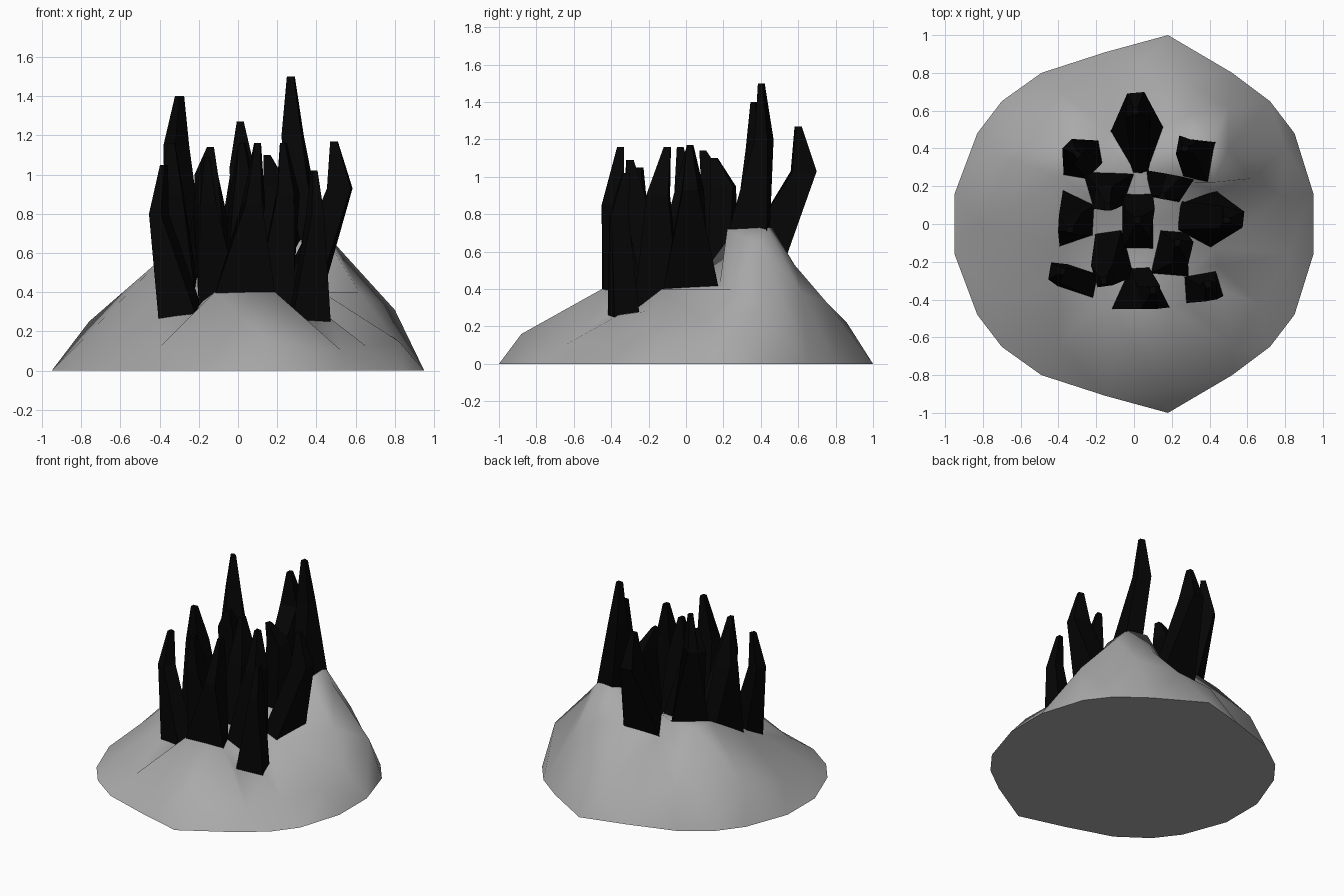
import bpy, bmesh, math
from mathutils import Vector
from mathutils.bvhtree import BVHTree
from mathutils.geometry import delaunay_2d_cdt

cube = bpy.data.objects.get("Cube")
if cube:
    bpy.data.objects.remove(cube, do_unlink=True)


def make_material(name, color):
    mat = bpy.data.materials.new(name)
    mat.use_nodes = True
    mat.diffuse_color = color
    mat.node_tree.nodes["Principled BSDF"].inputs["Base Color"].default_value = color
    return mat


STONE = make_material("grey_stone", (0.4, 0.4, 0.4, 1))
CRYSTAL = make_material("black_crystal", (0.0015, 0.0015, 0.0015, 1))


def finish(bm, name, mat):
    bmesh.ops.recalc_face_normals(bm, faces=bm.faces)
    mesh = bpy.data.meshes.new(name)
    bm.to_mesh(mesh)
    bm.free()
    mesh.materials.append(mat)
    obj = bpy.data.objects.new(name, mesh)
    bpy.context.collection.objects.link(obj)
    return obj


# Mound: foot outline mirrored front to back, then height points over it
back_half = [(.95, .16), (.85, .48), (.72, .65), (.52, .8), (.18, 1),
             (-.15, .91), (-.49, .8), (-.7, .65), (-.83, .48), (-.95, .16)]
outline = back_half + [(x, -y) for x, y in reversed(back_half)]
slopes = [(.8, .4, .31), (.78, .15, .18), (.82, -.16, .15), (.66, -.42, .12),
          (.53, -.65, .1), (.15, -.88, .16), (-.4, -.65, .12), (-.7, -.4, .11),
          (-.8, 0, .15), (-.76, .38, .25), (-.42, .72, .24), (.05, .86, .22),
          (.25, .76, .32), (.5, .62, .38), (.5, .4, .64), (.62, .24, .4)]
crown = [(.42, .22, .72), (.42, .43, .73), (.27, .46, .73), (.32, .58, .53),
         (.15, .52, .5), (-.12, .48, .5), (-.19, .44, .6), (-.38, .42, .58),
         (-.38, .25, .58), (-.39, -.12, .36), (-.4, -.3, .28), (-.22, -.42, .28),
         (-.12, -.44, .4), (.19, -.45, .4), (.28, -.42, .26), (.48, -.36, .26),
         (.44, -.22, .28), (.43, -.13, .4), (.42, .18, .42), (.32, .22, .66),
         (.03, .28, .55), (.24, .04, .42), (0, 0, .43), (-.2, .12, .48),
         (0, -.23, .4), (-.2, -.25, .34), (.28, -.26, .3)]
height = [0] * len(outline) + [p[2] for p in slopes + crown]
plan = [Vector(p[:2]) for p in outline + slopes + crown]
rim = [(i, (i + 1) % len(outline)) for i in range(len(outline))]
points, _, faces, source, _, _ = delaunay_2d_cdt(plan, rim, [], 1, 1e-5)
bm = bmesh.new()
verts = [bm.verts.new((p.x, p.y, height[s[0]])) for p, s in zip(points, source)]
for f in faces:
    bm.faces.new([verts[i] for i in f])
bm.faces.new([v for v, s in zip(verts, source) if s[0] < len(outline)])
ground = BVHTree.FromBMesh(bm)
mound = finish(bm, "mound", STONE)
bpy.context.view_layer.objects.active = mound
mound.select_set(True)
bpy.ops.object.shade_smooth_by_angle(angle=math.radians(80))
mound.select_set(False)


def on_mound(p):
    hit = ground.ray_cast(Vector((p.x, p.y, 2)), Vector((0, 0, -1)))[0]
    return hit - Vector((0, 0, .01))


# Spikes: wedge shaped foot set on the mound, narrower shoulder and blunt tip
def spike(name, outer, inner, wide, narrow, shoulder, tip, girth=.06):
    outer, inner = Vector((*outer, 0)), Vector((*inner, 0))
    out = (outer - inner).normalized()
    side = Vector((-out.y, out.x, 0))
    corners = [outer + side * wide, outer - side * wide,
               inner - side * narrow, inner + side * narrow]
    rings = [[on_mound(p) for p in corners]]
    for centre, r in ((shoulder, girth), (tip, .018)):
        c = Vector(centre)
        rings.append([c + out * r + side * r * .7, c + out * r - side * r * .7,
                      c - out * r - side * r, c - out * r + side * r])
    bm = bmesh.new()
    loops = [[bm.verts.new(p) for p in ring] for ring in rings]
    for low, high in zip(loops, loops[1:]):
        for i in range(4):
            j = (i + 1) % 4
            bm.faces.new((low[i], low[j], high[j], high[i]))
    bm.faces.new(loops[-1])
    return finish(bm, name, CRYSTAL)


# Back row
spike("back_spike", (.015, .5), (.035, .27), .14, .04,
      (.015, .63, 1.03), (.01, .6, 1.27), girth=.065)
spike("back_left_spike", (.415, .325), (.28, .35), .11, .1,
      (.28, .41, 1.2), (.27, .4, 1.5), girth=.05)
spike("back_right_spike", (-.28, .35), (-.21, .28), .13, .06,
      (-.32, .39, 1.15), (-.3, .37, 1.4), girth=.05)
# Middle rows
spike("inner_back_right_spike", (-.135, .27), (-.14, .1), .135, .08,
      (-.16, .14, 1), (-.14, .09, 1.14))
spike("inner_back_left_spike", (.19, .26), (.165, .13), .13, .075,
      (.2, .2, .95), (.15, .15, 1.1))
spike("left_spike", (.42, .025), (.24, .045), .15, .075,
      (.52, .03, .93), (.49, .02, 1.17))
spike("right_spike", (-.385, .03), (-.215, .02), .15, .08,
      (-.34, 0, .9), (-.34, -.03, 1.16))
spike("centre_spike", (.02, -.13), (.02, .16), .08, .08,
      (.03, 0, .85), (.02, .02, 1.16), girth=.08)
spike("inner_front_right_spike", (-.1, -.29), (-.135, -.04), .1, .07,
      (-.16, -.27, .85), (-.16, -.3, 1.09))
spike("inner_front_left_spike", (.19, -.27), (.21, -.04), .1, .07,
      (.25, -.15, .9), (.23, -.1, 1.16))
# Front row
spike("front_right_spike", (-.31, -.36), (-.27, -.24), .1, .085,
      (-.41, -.26, .8), (-.38, -.25, 1.05), girth=.045)
spike("front_spike", (.035, -.445), (.03, -.23), .155, .05,
      (.08, -.39, .85), (.1, -.35, 1.16))
spike("front_left_spike", (.375, -.4), (.35, -.265), .1, .085,
      (.4, -.36, .8), (.39, -.32, 1.02), girth=.045)
